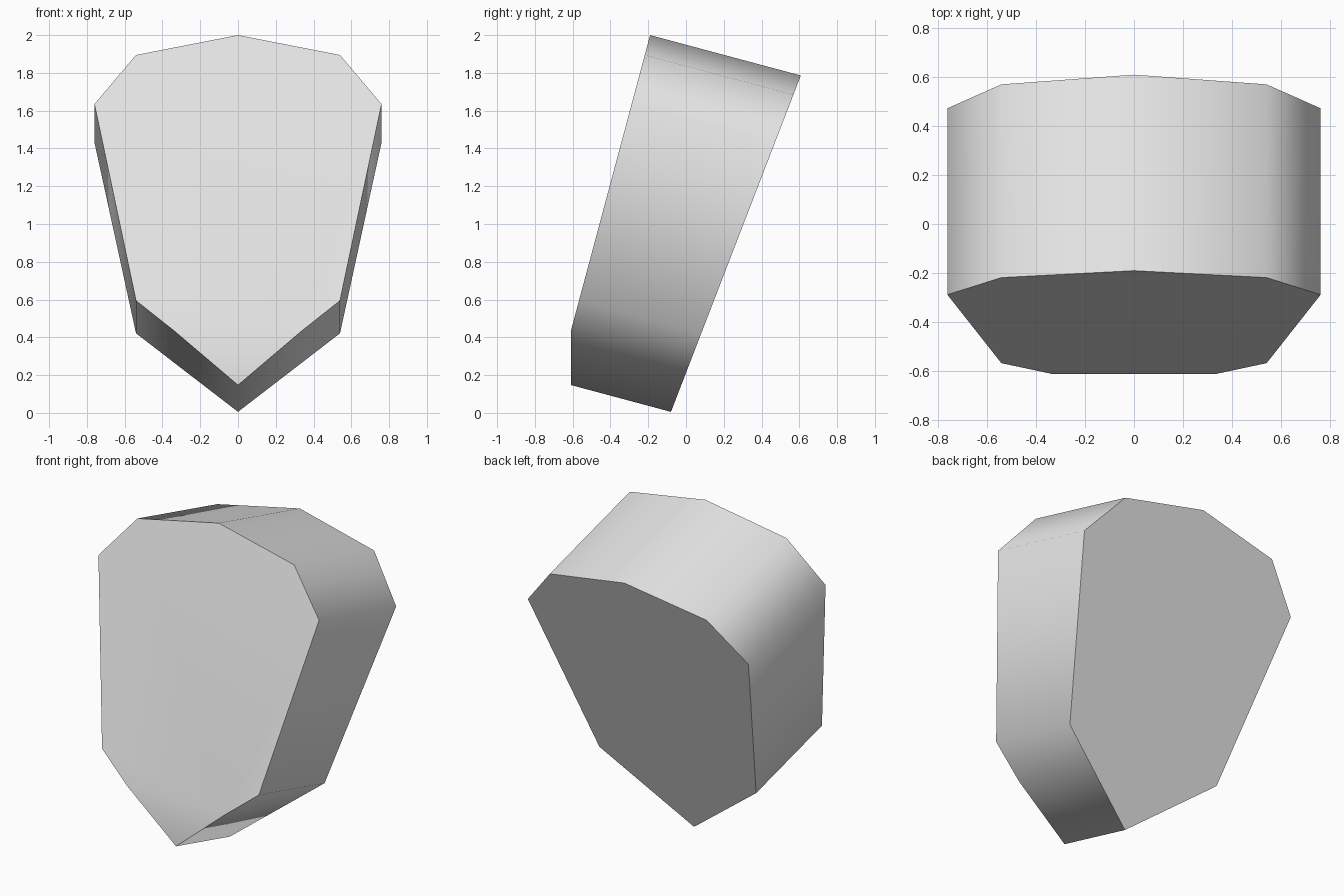
import bpy, bmesh, math
from mathutils import Matrix, Vector

cube = bpy.data.objects.get("Cube")
if cube:
    bpy.data.objects.remove(cube, do_unlink=True)

grey = bpy.data.materials.new("light_grey")
grey.use_nodes = True
colour = (0.8, 0.8, 0.8, 1)
grey.diffuse_color = colour
grey.node_tree.nodes["Principled BSDF"].inputs["Base Color"].default_value = colour

# Shield outline in the leaning front plane: half width, distance below the peak
HALF = [(0, 0), (0.54, 0.109), (0.76, 0.378), (0.54, 1.455), (0, 1.898)]
outline = HALF + [(-x, d) for x, d in HALF[-2:0:-1]]

tilt = math.radians(15)
down = Vector((0, -math.sin(tilt), -math.cos(tilt)))
back = Vector((0, math.cos(tilt), -math.sin(tilt)))
peak = Vector((0, -0.19, 2.0))

# The block is thicker at the peak than at the tip
def thickness(d):
    return 0.826 - 0.107 * d

bm = bmesh.new()
front = [bm.verts.new(peak + Vector((x, 0, 0)) + down * d) for x, d in outline]
rear = [bm.verts.new(v.co + back * thickness(d)) for v, (x, d) in zip(front, outline)]
bm.faces.new(front)
bm.faces.new(rear[::-1])
for i in range(len(outline)):
    j = (i + 1) % len(outline)
    bm.faces.new((front[i], rear[i], rear[j], front[j]))

# Upright cut across the front of the tip
cut = bmesh.ops.bisect_plane(bm, geom=bm.verts[:] + bm.edges[:] + bm.faces[:],
                             plane_co=(0, -0.61, 0), plane_no=(0, -1, 0), clear_outer=True)
rim = [e for e in cut["geom_cut"] if isinstance(e, bmesh.types.BMEdge)]
bmesh.ops.holes_fill(bm, edges=rim)
bmesh.ops.recalc_face_normals(bm, faces=bm.faces)

# Smooth sides, with crisp rims around the front and rear faces
def is_cap(face):
    return abs(face.normal.y) > 0.7

for f in bm.faces:
    f.smooth = True
for e in bm.edges:
    e.smooth = is_cap(e.link_faces[0]) == is_cap(e.link_faces[1])

mesh = bpy.data.meshes.new("tilted_shield_block")
bm.to_mesh(mesh)
bm.free()
mesh.materials.append(grey)
block = bpy.data.objects.new("tilted_shield_block", mesh)
bpy.context.collection.objects.link(block)
